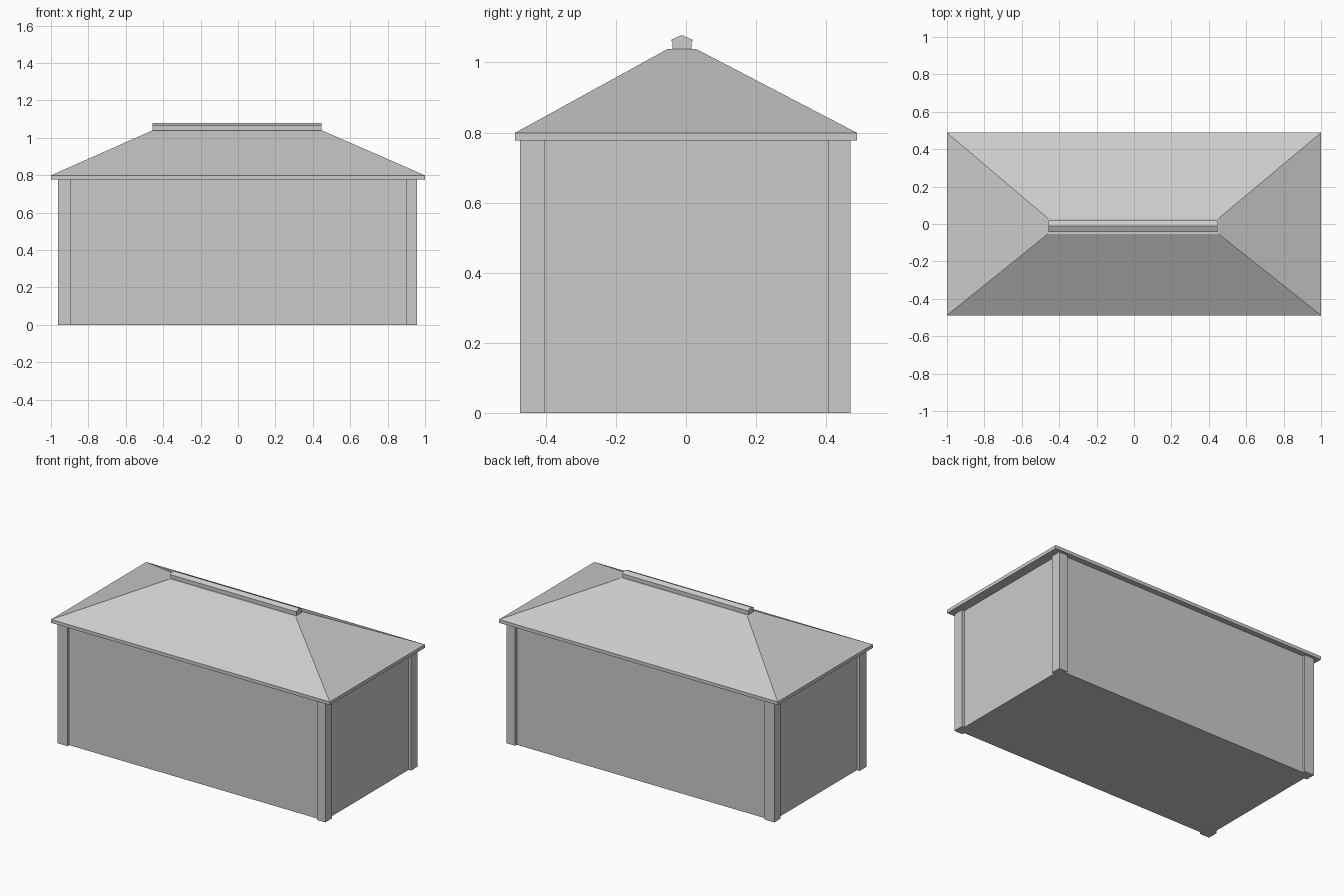
import bpy

if "Cube" in bpy.data.objects:
    bpy.data.objects.remove(bpy.data.objects["Cube"])


def mesh_object(name, verts, faces):
    mesh = bpy.data.meshes.new(name)
    mesh.from_pydata(verts, [], faces)
    mesh.update()
    obj = bpy.data.objects.new(name, mesh)
    bpy.context.collection.objects.link(obj)
    return obj


def loft(name, rings):
    """Closed solid through a stack of rings with equal point counts."""
    n = len(rings[0])
    verts = [p for ring in rings for p in ring]
    faces = [tuple(reversed(range(n))),
             tuple(range(len(verts) - n, len(verts)))]
    for k in range(len(rings) - 1):
        a, b = k * n, (k + 1) * n
        for i in range(n):
            j = (i + 1) % n
            faces.append((a + i, a + j, b + j, b + i))
    return mesh_object(name, verts, faces)


def rect(x0, x1, y0, y1, z):
    return [(x0, y0, z), (x1, y0, z), (x1, y1, z), (x0, y1, z)]


def box(name, x0, x1, y0, y1, z0, z1):
    return loft(name, [rect(x0, x1, y0, y1, z0), rect(x0, x1, y0, y1, z1)])


EAVE_LOW, EAVE_TOP, ROOF_TOP = 0.777, 0.799, 1.038

# Walls, set slightly behind the corner posts
box("walls", -0.943, 0.94, -0.456, 0.453, 0, EAVE_LOW)

# Four corner posts
for side, x0, x1 in (("left", -0.963, -0.893), ("right", 0.897, 0.958)):
    for end, y0, y1 in (("front", -0.473, -0.404), ("back", 0.406, 0.470)):
        box(f"{end}_{side}_post", x0, x1, y0, y1, 0, EAVE_LOW)

# Hipped roof with eave board and a narrow flat top
loft("roof", [rect(-1, 1, -0.488, 0.488, EAVE_LOW),
              rect(-1, 1, -0.488, 0.488, EAVE_TOP),
              rect(-0.46, 0.452, -0.053, 0.03, ROOF_TOP)])

# Ridge: a small body with a pitched cap, extruded along x
RIDGE_Y = -0.012
profile = [(-0.027, 1.03), (0.027, 1.03), (0.027, 1.061), (0.030, 1.060),
           (0.030, 1.065), (0, 1.078), (-0.030, 1.065), (-0.030, 1.060),
           (-0.027, 1.061)]
loft("ridge_cap", [[(x, RIDGE_Y + y, z) for y, z in profile]
                   for x in (-0.458, 0.447)])
